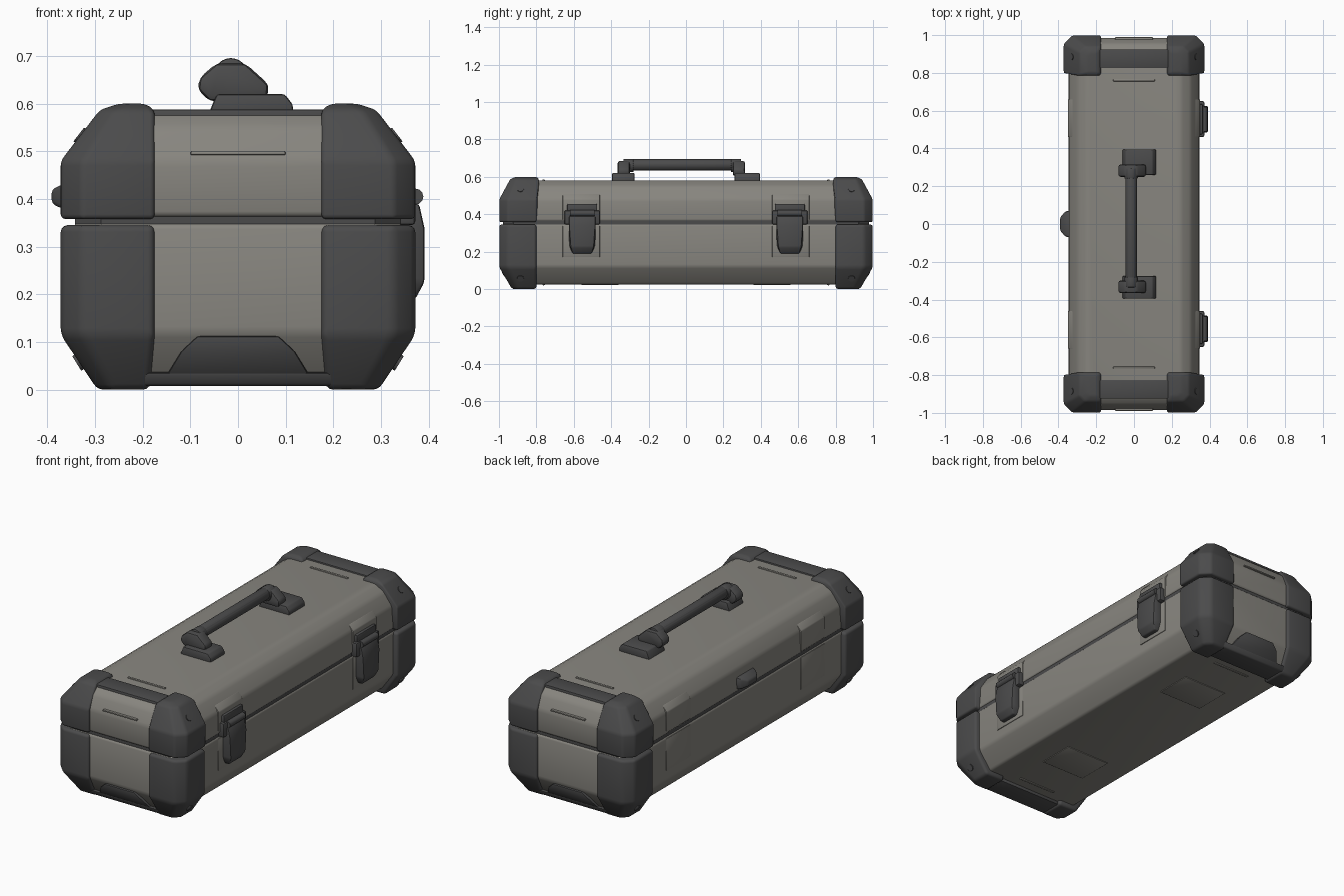
import bpy, bmesh, math
from mathutils import Vector

if "Cube" in bpy.data.objects:
    bpy.data.objects.remove(bpy.data.objects["Cube"])


def material(name, rgb):
    m = bpy.data.materials.new(name)
    m.diffuse_color = (*rgb, 1)
    m.use_nodes = True
    m.node_tree.nodes["Principled BSDF"].inputs["Base Color"].default_value = m.diffuse_color
    return m


SHELL = material("warm grey shell", (0.245, 0.236, 0.212))
DARK = material("dark grey trim", (0.07, 0.07, 0.071))


def finish(name, bm, mat, bevel=0.0, segs=2):
    me = bpy.data.meshes.new(name)
    bm.to_mesh(me)
    bm.free()
    ob = bpy.data.objects.new(name, me)
    bpy.context.collection.objects.link(ob)
    me.materials.append(mat)
    bpy.ops.object.select_all(action='DESELECT')
    ob.select_set(True)
    bpy.context.view_layer.objects.active = ob
    if bevel:
        b = ob.modifiers.new("Bevel", 'BEVEL')
        b.width, b.segments, b.limit_method = bevel, segs, 'ANGLE'
        b.angle_limit = math.radians(15)
        bpy.ops.object.modifier_apply(modifier=b.name)
    bpy.ops.object.shade_smooth_by_angle(angle=math.radians(35))
    return ob


def hull(name, pts, mat, bevel=0.0, segs=2):
    """Convex solid around a few points."""
    bm = bmesh.new()
    vs = [bm.verts.new(p) for p in pts]
    r = bmesh.ops.convex_hull(bm, input=vs)
    junk = {v for v in r["geom_interior"] + r["geom_unused"] if isinstance(v, bmesh.types.BMVert)}
    bmesh.ops.delete(bm, geom=list(junk), context='VERTS')
    bmesh.ops.dissolve_limit(bm, angle_limit=0.02, verts=bm.verts, edges=bm.edges)
    bmesh.ops.recalc_face_normals(bm, faces=bm.faces)
    return finish(name, bm, mat, bevel, segs)


def box(name, x, y, z, mat, bevel=0.0):
    return hull(name, [(a, b, c) for a in x for b in y for c in z], mat, bevel)


def cylinder(name, a, b, r, mat, sides=16, bevel=0.0):
    a, b = Vector(a), Vector(b)
    bm = bmesh.new()
    bmesh.ops.create_cone(bm, cap_ends=True, segments=sides, radius1=r, radius2=r, depth=(b - a).length)
    rot = (b - a).to_track_quat('Z', 'Y').to_matrix().to_4x4()
    rot.translation = (a + b) / 2
    bm.transform(rot)
    return finish(name, bm, mat, bevel)


def ring(z, x, y, c):
    """Rectangle outline with cut corners at one height."""
    return [(sx * px, sy * py, z) for sx in (-1, 1) for sy in (-1, 1)
            for px, py in ((x, y - c), (x - c, y))]


# Shell: lower tray, lid and the dark seal between them
hull("lower_shell", ring(0.025, 0.275, 0.93, 0.03) + ring(0.12, 0.345, 0.985, 0.055)
     + ring(0.349, 0.347, 0.985, 0.055), SHELL, 0.012, 3)
hull("lid_shell", ring(0.362, 0.347, 0.985, 0.055) + ring(0.48, 0.343, 0.985, 0.055)
     + ring(0.55, 0.30, 0.955, 0.04) + ring(0.58, 0.25, 0.92, 0.03), SHELL, 0.012, 3)
hull("seam_seal", ring(0.335, 0.342, 0.978, 0.055) + ring(0.375, 0.342, 0.978, 0.055), DARK)


def guard_ring(z, x0, x1, y0, y1, c, sx, sy):
    return [(sx * x, sy * y, z) for x, y in
            ((x0, y0), (x1, y0), (x1, y1 - c), (x1 - c, y1), (x0, y1))]


for sy, end in ((-1, "front"), (1, "back")):
    for sx, side in ((-1, "left"), (1, "right")):
        tag = f"{end}_{side}"
        # Corner guards, with a narrow seam between the halves
        lower = [(0.0, 0.185, 0.295, 0.80, 0.93, 0.03), (0.115, 0.175, 0.372, 0.80, 0.998, 0.045),
                 (0.345, 0.175, 0.372, 0.80, 0.998, 0.045)]
        upper = [(0.358, 0.175, 0.372, 0.80, 0.998, 0.045), (0.48, 0.175, 0.372, 0.80, 0.998, 0.045),
                 (0.587, 0.175, 0.29, 0.785, 0.94, 0.03), (0.6, 0.195, 0.25, 0.80, 0.91, 0.02)]
        for part, levels in (("lower", lower), ("upper", upper)):
            pts = [p for lv in levels for p in guard_ring(*lv, sx, sy)]
            hull(f"{part}_corner_guard_{tag}", pts, DARK, 0.014, 3)
        # Rivets on the sloping guard faces
        for part, x, z, n in (("upper", 0.331, 0.533, Vector((0.79, 0, 0.61))),
                              ("lower", 0.335, 0.057, Vector((0.85, 0, -0.53)))):
            c, d = Vector((sx * x, sy * 0.885, z)), Vector((sx * n.x, 0, n.z))
            cylinder(f"{part}_rivet_{tag}", c - d * 0.01, c + d * 0.004, 0.018, DARK, 12)
        # Side pads behind latches and on the hinge side
        ys = (sy * 0.46, sy * 0.66)
        hull(f"side_pad_{tag}", [(sx * x, y, z) for y in ys for x, z in
             ((0.30, 0.17), (0.349, 0.17), (0.349, 0.34), (0.30, 0.34))], SHELL, 0.004)
        hull(f"lid_pad_{tag}", [(sx * x, y, z) for y in ys for x, z in
             ((0.29, 0.37), (0.349, 0.37), (0.349, 0.48), (0.325, 0.51), (0.29, 0.51))], SHELL, 0.004)

    # Bars joining the guards over and under each end
    box(f"top_bar_{end}", (-0.2, 0.2), (sy * 0.825, sy * 0.925), (0.54, 0.588), DARK, 0.006)
    hull(f"bottom_bar_{end}", [(x, sy * y, z) for x in (-0.2, 0.2) for y, z in
         ((0.82, 0.008), (0.935, 0.008), (0.95, 0.035), (0.82, 0.05))], DARK, 0.006)
    # Bumper and pressed ridge on the end panel
    hull(f"end_bumper_{end}", [(x * k, sy * y, z) for k in (-1, 1) for x, y, z in
         ((0.15, 0.945, 0.03), (0.15, 0.90, 0.03), (0.085, 0.992, 0.112),
          (0.12, 0.98, 0.08), (0.085, 0.90, 0.112))], DARK, 0.006)
    box(f"end_ridge_{end}", (-0.10, 0.10), (sy * 0.96, sy * 0.989), (0.492, 0.500), SHELL, 0.003)
    # Pressed ridges on the lid and underside
    box(f"lid_ridge_{end}", (-0.11, 0.11), (sy * 0.755, sy * 0.768), (0.57, 0.585), SHELL, 0.003)
    box(f"base_ridge_{end}", (-0.11, 0.11), (sy * 0.755, sy * 0.768), (0.02, 0.035), SHELL, 0.003)
    box(f"base_panel_{end}", (-0.13, 0.13), (sy * 0.36, sy * 0.56), (0.021, 0.035), SHELL, 0.003)

    # Latches: catch, hinge pin, lever
    y = sy * 0.555
    box(f"latch_catch_{end}", (0.33, 0.372), (y - 0.095, y + 0.095), (0.345, 0.42), DARK, 0.008)
    box(f"latch_plate_{end}", (0.33, 0.364), (y - 0.08, y + 0.08), (0.41, 0.455), DARK, 0.006)
    cylinder(f"latch_pin_{end}", (0.372, y - 0.065, 0.405), (0.372, y + 0.065, 0.405), 0.017, DARK, 12)
    hull(f"latch_lever_{end}", [(x, y + k * w, z) for k in (-1, 1) for x, w, z in
         ((0.33, 0.07, 0.39), (0.38, 0.07, 0.39), (0.391, 0.07, 0.34), (0.391, 0.062, 0.225),
          (0.372, 0.05, 0.19), (0.33, 0.05, 0.19), (0.33, 0.07, 0.23))], DARK, 0.006)

    # Handle mounts and the arms rising to the grip
    y0, y1 = (-0.395, -0.275) if sy < 0 else (0.26, 0.395)
    hull(f"handle_mount_{end}", [(x, y, z) for y in (y0, y1) for x, z in
         ((-0.065, 0.57), (0.117, 0.57), (0.115, 0.598), (0.098, 0.62), (-0.045, 0.62))], DARK, 0.006)
    a0, a1 = (-0.365, -0.30) if sy < 0 else (0.25, 0.315)
    hull(f"handle_arm_{end}", [(x, y, z) for y in (a0, a1) for x, z in
         ((-0.06, 0.605), (-0.085, 0.63), (-0.08, 0.655), (-0.045, 0.685), (0.015, 0.685),
          (0.065, 0.64), (0.06, 0.605))], DARK, 0.012)

# Handle grip with end collars
cylinder("handle_grip", (-0.015, -0.31, 0.664), (-0.015, 0.29, 0.664), 0.031, DARK, 20, 0.005)
for y, end in ((-0.31, "front"), (0.265, "back")):
    cylinder(f"grip_collar_{end}", (-0.015, y - 0.025, 0.66), (-0.015, y + 0.03, 0.66), 0.036, DARK, 20, 0.006)

# Small knob on the hinge side
hull("side_knob", [(x, k * w, z) for k in (-1, 1) for x, w, z in
     ((-0.33, 0.075, 0.37), (-0.33, 0.075, 0.44), (-0.365, 0.065, 0.378), (-0.365, 0.065, 0.432),
      (-0.391, 0.035, 0.39), (-0.391, 0.035, 0.42))], DARK, 0.008)
